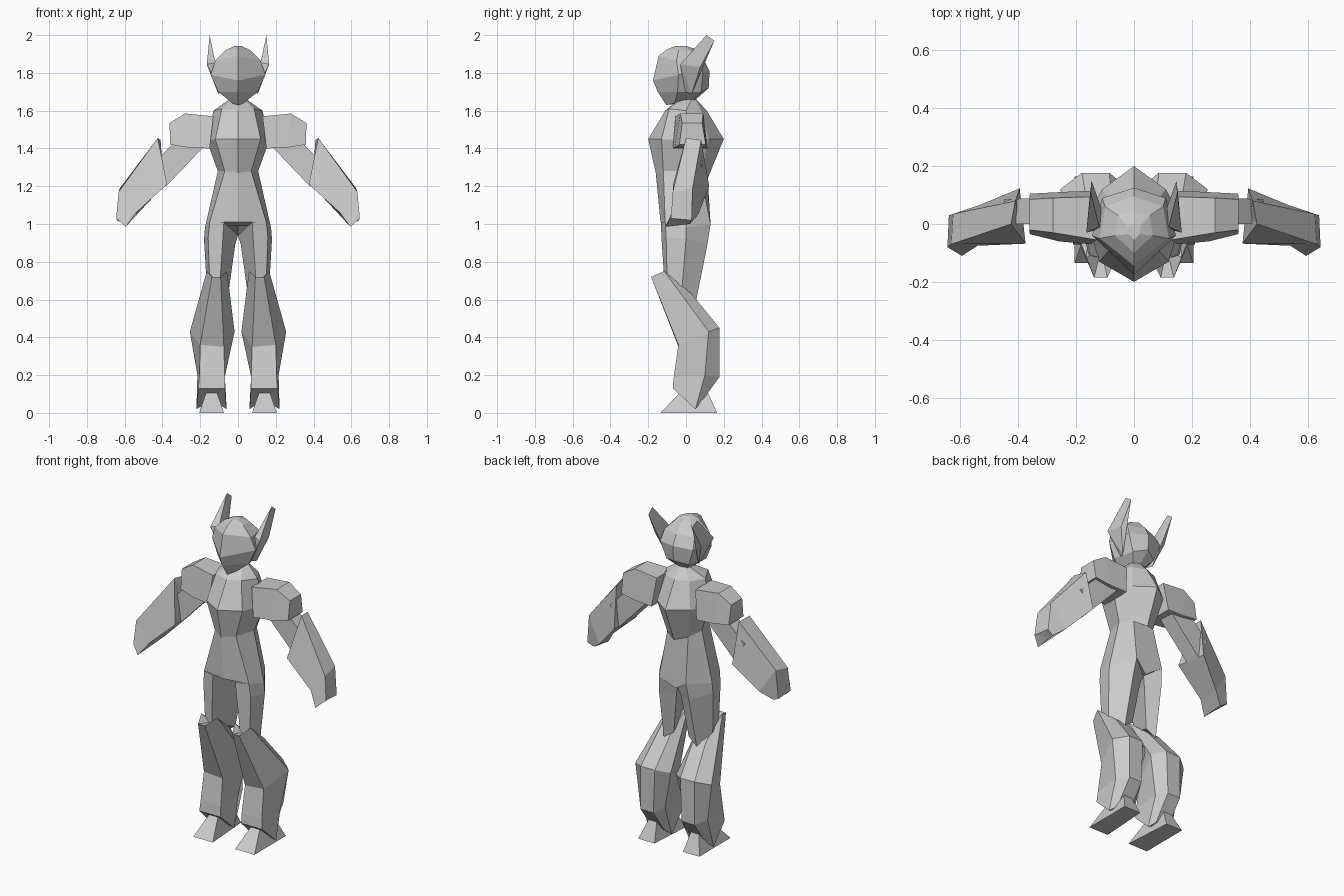
import bpy, bmesh
from mathutils import Vector

grey = bpy.data.materials.new("light_grey")
grey.diffuse_color = (0.6, 0.6, 0.6, 1)


def finish(name, bm, mirrored):
    bmesh.ops.recalc_face_normals(bm, faces=bm.faces)
    mesh = bpy.data.meshes.new(name)
    bm.to_mesh(mesh)
    bm.free()
    mesh.materials.append(grey)
    obj = bpy.data.objects.new(name, mesh)
    bpy.context.collection.objects.link(obj)
    if mirrored:
        obj.modifiers.new("other_side", 'MIRROR')
        obj.modifiers["other_side"].use_mirror_merge = False
    return obj


def loft(name, rings, mirrored=False):
    """Skin a list of closed rings and cap both ends."""
    bm = bmesh.new()
    loops = [[bm.verts.new(p) for p in ring] for ring in rings]
    n = len(loops[0])
    for a, b in zip(loops, loops[1:]):
        for i in range(n):
            j = (i + 1) % n
            bm.faces.new((a[i], a[j], b[j], b[i]))
    for end in (loops[0], loops[-1]):
        c = bm.verts.new(sum((v.co for v in end), Vector()) / n)
        for i in range(n):
            bm.faces.new((end[i], end[(i + 1) % n], c))
    return finish(name, bm, mirrored)


def symmetric(half):
    """Close a half ring (front centre round to back centre) across x = 0."""
    return half + [(-x, y, z) for x, y, z in reversed(half[1:-1])]


def hull(name, points):
    bm = bmesh.new()
    for p in points:
        bm.verts.new(p)
    bmesh.ops.convex_hull(bm, input=bm.verts[:])
    loose = [v for v in bm.verts if not v.link_faces]
    bmesh.ops.delete(bm, geom=loose, context='VERTS')
    return finish(name, bm, True)


# Torso from neck to hips
loft("torso", [symmetric(h) for h in (
    [(0, -.03, 1.665), (.035, -.01, 1.66), (.045, .03, 1.66), (.02, .05, 1.66), (0, .055, 1.66)],
    [(0, -.11, 1.6), (.085, -.09, 1.61), (.13, .0, 1.6), (.08, .08, 1.6), (0, .11, 1.6)],
    [(0, -.2, 1.45), (.12, -.13, 1.45), (.165, .02, 1.44), (.11, .12, 1.45), (0, .2, 1.45)],
    [(0, -.16, 1.27), (.07, -.12, 1.28), (.107, 0, 1.28), (.07, .08, 1.26), (0, .115, 1.24)],
    [(0, -.135, 1.01), (.15, -.11, 1.01), (.175, 0, .98), (.09, .13, 1.0), (0, .10, .94)],
)])

# Thighs
loft("thigh", [
    [(.075, -.133, 1.01), (.15, -.11, 1.01), (.175, 0, .98), (.09, .13, 1.0), (0, .08, .94)],
    [(.08, -.13, .93), (.158, -.105, .93), (.18, 0, .92), (.10, .115, .90), (.015, .07, .89)],
    [(.095, -.115, .70), (.15, -.10, .70), (.165, -.02, .67), (.11, .055, .6), (.05, .045, .64)],
], True)

# Flared lower legs with pointed knees
loft("lower_leg", [
    [(.092, -.185, .72), (.138, -.185, .72), (.165, -.115, .75), (.155, .03, .63),
     (.075, .03, .63), (.058, -.115, .75)],
    [(.075, -.04, .35), (.2, -.04, .36), (.255, .12, .43), (.18, .177, .45),
     (.085, .177, .45), (.018, .12, .43)],
    [(.07, -.065, .19), (.205, -.065, .19), (.215, .10, .2), (.18, .177, .19),
     (.095, .177, .19), (.07, .10, .2)],
    [(.07, -.07, .13), (.21, -.07, .13), (.22, .05, .02), (.18, .075, .05),
     (.095, .075, .05), (.06, .05, .02)],
], True)

# Wedge feet
loft("foot", [
    [(.075, -.135, 0), (.205, -.135, 0), (.205, .165, 0), (.095, .165, 0)],
    [(.112, -.03, .11), (.168, -.03, .11), (.168, .115, .11), (.115, .115, .11)],
], True)

# Shoulder blocks
loft("shoulder", [
    [(.13, -.055, 1.57), (.13, .095, 1.57), (.15, .115, 1.40), (.15, -.07, 1.40)],
    [(.28, -.03, 1.585), (.28, .09, 1.585), (.26, .11, 1.405), (.26, -.06, 1.405)],
    [(.362, -.02, 1.535), (.362, .085, 1.535), (.36, .105, 1.42), (.36, -.035, 1.42)],
], True)

# Upper arms
loft("upper_arm", [
    [(.18, 0, 1.41), (.19, .09, 1.41), (.33, .09, 1.44), (.33, 0, 1.44)],
    [(.38, 0, 1.20), (.39, .085, 1.20), (.45, .085, 1.32), (.45, 0, 1.32)],
], True)

# Forearm guards ending in a bent tip
loft("forearm", [
    [(.425, 0, 1.455), (.41, .08, 1.445), (.395, .123, 1.20), (.375, -.068, 1.21)],
    [(.632, -.07, 1.17), (.625, .035, 1.19), (.535, .065, 1.05), (.54, -.075, 1.06)],
    [(.645, -.08, 1.03), (.64, .03, 1.02), (.60, .02, 1.0), (.595, -.11, .985)],
], True)

# Helmeted head
loft("head", [symmetric(h) for h in (
    [(0, -.105, 1.63), (.03, -.06, 1.64), (.03, .03, 1.645), (0, .03, 1.64)],
    [(0, -.15, 1.70), (.105, -.045, 1.70), (.075, .08, 1.70), (0, .12, 1.72)],
    [(0, -.175, 1.76), (.145, -.04, 1.79), (.11, .09, 1.80), (0, .125, 1.81)],
    [(0, -.145, 1.89), (.12, -.05, 1.865), (.10, .06, 1.865), (0, .095, 1.87)],
    [(0, -.10, 1.925), (.065, -.04, 1.92), (.055, .03, 1.915), (0, .04, 1.93)],
    [(0, -.055, 1.942), (.02, -.035, 1.942), (.02, -.01, 1.942), (0, 0, 1.942)],
)])

# Swept-back ear horns
hull("ear_horn", [(.15, .108, 2.0), (.147, .15, 1.97), (.165, -.03, 1.845), (.12, -.01, 1.855),
                  (.13, .085, 1.84), (.155, .075, 1.83), (.105, .03, 1.69), (.09, -.01, 1.70)])
